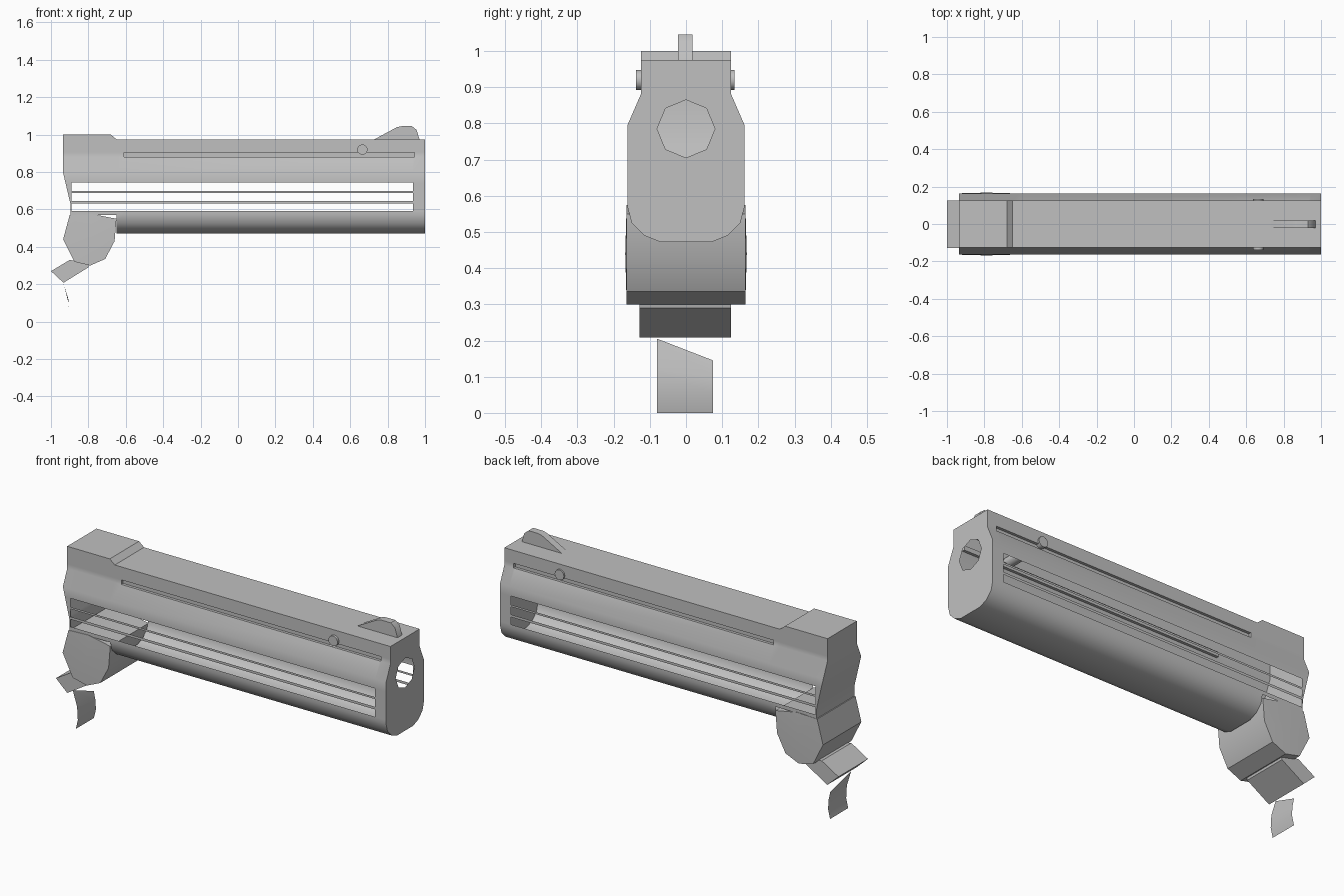
import bpy, bmesh, math

cube = bpy.data.objects.get("Cube")
if cube:
    bpy.data.objects.remove(cube, do_unlink=True)

grey = bpy.data.materials.new("plain_grey")
grey.use_nodes = True
colour = (0.53, 0.53, 0.53, 1)
grey.diffuse_color = colour
grey.node_tree.nodes["Principled BSDF"].inputs["Base Color"].default_value = colour


def finish(bm, name, angle=35):
    loose = [v for v in bm.verts if not v.link_faces]
    bmesh.ops.delete(bm, geom=loose, context='VERTS')
    bmesh.ops.recalc_face_normals(bm, faces=bm.faces[:])
    mesh = bpy.data.meshes.new(name)
    bm.to_mesh(mesh)
    bm.free()
    mesh.materials.append(grey)
    obj = bpy.data.objects.new(name, mesh)
    bpy.context.collection.objects.link(obj)
    bpy.ops.object.select_all(action='DESELECT')
    obj.select_set(True)
    bpy.context.view_layer.objects.active = obj
    bpy.ops.object.shade_smooth_by_angle(angle=math.radians(angle))
    return obj


def prism(name, outline, y0, y1, dome=0.0):
    """Extrude an (x, z) outline along y, with optional shallow domed ends."""
    bm = bmesh.new()
    ends = [[bm.verts.new((x, y, z)) for x, z in outline] for y in (y0, y1)]
    n = len(outline)
    for i in range(n):
        j = (i + 1) % n
        bm.faces.new((ends[0][i], ends[0][j], ends[1][j], ends[1][i]))
    cx = sum(p[0] for p in outline) / n
    cz = sum(p[1] for p in outline) / n
    for ring, y in zip(ends, (y0 - dome, y1 + dome)):
        if dome:
            tip = bm.verts.new((cx, y, cz))
            for i in range(n):
                bm.faces.new((ring[i], ring[(i + 1) % n], tip))
        else:
            bm.faces.new(ring)
    return finish(bm, name)


# Hollow housing: half cross-section (y, z) from the top down, lofted along x
half = [(.125, .975), (.125, .905), (.125, .88), (.162, .795), (.162, .745),
        (.162, .698), (.162, .687), (.162, .645), (.162, .631), (.162, .591),
        (.162, .57), (.15, .525), (.115, .49), (.07, .472)]
ring = half + [(-y, z) for y, z in reversed(half)]
count, last = len(ring), len(ring) - 1
stations = [-.935, -.89, -.68, -.65, -.61, .935, .945, 1]
GROOVE, SLOTS, SIDE_END = 1, (4, 6, 8), 10


def rear_x(z):
    # The back hollows inward between the upper housing and the hinge
    return -.935 + .04 * min(1, max(0, (.795 - z) / .17))


bm = bmesh.new()
rows = []
for s, x in enumerate(stations):
    row = []
    for k, (y, z) in enumerate(ring):
        if k in (0, last) and x < -.66:
            z = 1.0                       # raised rear block
        row.append(bm.verts.new((rear_x(z) if s == 0 else x, y, z)))
    rows.append(row)

groove_faces = []
for s in range(len(stations) - 1):
    a, b = stations[s], stations[s + 1]
    for k in range(count):
        level = min(k, last - 1 - k) if k < last else -1
        if level in SLOTS and a >= -.89 and b <= .935:
            continue                      # open vent slots
        if level >= SIDE_END and b <= -.65:
            continue                      # cutaway for the hinge
        j = (k + 1) % count
        f = bm.faces.new((rows[s][k], rows[s + 1][k], rows[s + 1][j], rows[s][j]))
        if level == GROOVE and a >= -.61 and b <= .945:
            groove_faces.append(f)

# Rear wall
for k in range(SIDE_END):
    r = rows[0]
    bm.faces.new((r[k], r[k + 1], r[last - k - 1], r[last - k]))

# Muzzle wall with an eight-sided opening
hole = []
for i in range(8):
    t = i * math.pi / 4
    hole.append(bm.verts.new((1, .08 * math.cos(t), .785 + .08 * math.sin(t))))
edges = [bm.edges.new((hole[i], hole[(i + 1) % 8])) for i in range(8)]
edges += [bm.edges.get((rows[-1][k], rows[-1][(k + 1) % count])) for k in range(count)]
bmesh.ops.triangle_fill(bm, edges=edges, use_beauty=True)

# Recessed side grooves
result = bmesh.ops.extrude_face_region(bm, geom=groove_faces)
for v in result["geom"]:
    if isinstance(v, bmesh.types.BMVert):
        v.co.y -= math.copysign(.015, v.co.y)
bmesh.ops.delete(bm, geom=[f for f in groove_faces if f.is_valid], context='FACES_ONLY')
finish(bm, "housing")

# Front sight fin
prism("front_sight", [(.73, .975), (.85, 1.04), (.875, 1.045), (.93, 1.045),
                      (.955, 1.025), (.97, .975)], -.022, .018)

# Cross pin through the upper housing
pin = [(.665 + .028 * math.cos(i * math.pi / 6), .92 + .028 * math.sin(i * math.pi / 6))
       for i in range(12)]
prism("cross_pin", pin, -.138, .134)

# Hinge drum with shallow domed ends
prism("hinge_drum", [(-.9, .57), (-.935, .44), (-.875, .32), (-.79, .30), (-.71, .335),
                     (-.66, .43), (-.65, .55), (-.78, .575)], -.164, .164, .004)

# Ledge beneath the hinge
prism("rear_ledge", [(-1, .27), (-.9, .33), (-.795, .31), (-.8, .29),
                     (-.933, .208)], -.128, .125)

# Curved trigger plate with a slanted top edge
bm = bmesh.new()
sides = [(-.08, [(-.933, .205), (-.907, .12), (-.903, .05), (-.915, 0)]),
         (.075, [(-.916, .145), (-.906, .1), (-.903, .05), (-.915, 0)])]
a, b = [[bm.verts.new((x, y, z)) for x, z in path] for y, path in sides]
for i in range(len(a) - 1):
    bm.faces.new((a[i], b[i], b[i + 1], a[i + 1]))
finish(bm, "trigger_plate")
